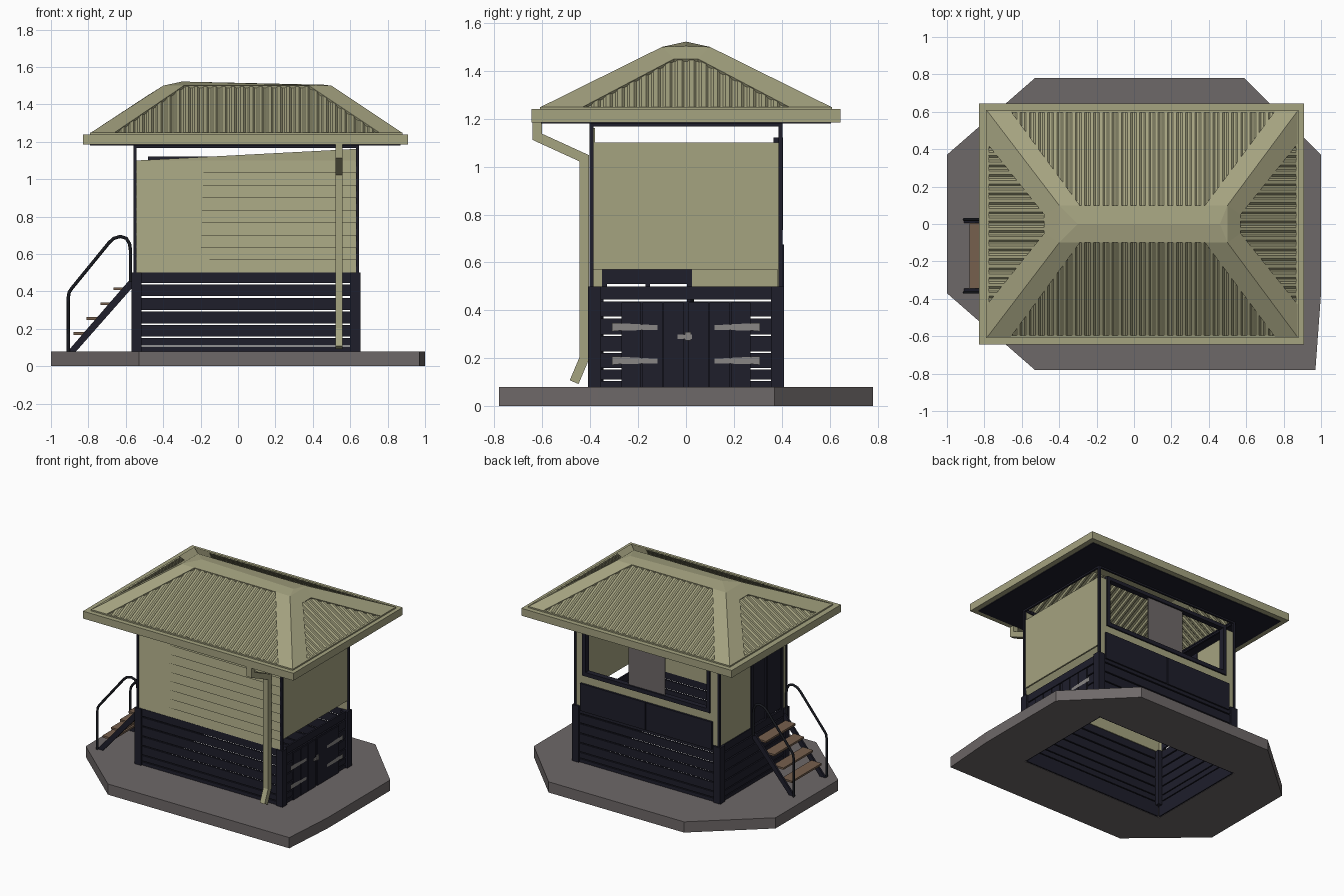
import bpy, bmesh, math
from mathutils import Vector

if "Cube" in bpy.data.objects:
    bpy.data.objects.remove(bpy.data.objects["Cube"])


def mat(name, r, g, b):
    m = bpy.data.materials.new(name)
    m.diffuse_color = (r, g, b, 1)
    m.use_nodes = True
    m.node_tree.nodes["Principled BSDF"].inputs["Base Color"].default_value = m.diffuse_color
    return m


OLIVE = mat("olive paint", .376, .366, .217)
NAVY = mat("navy timber", .013, .013, .024)
GREY = mat("grey concrete", .155, .138, .138)
BROWN = mat("brown timber", .18, .115, .075)
STEEL = mat("light steel", .25, .24, .235)
BLACK = mat("black rail", .009, .010, .014)


def finish(name, bm, m):
    bmesh.ops.recalc_face_normals(bm, faces=bm.faces)
    me = bpy.data.meshes.new(name)
    bm.to_mesh(me)
    bm.free()
    me.materials.append(m)
    ob = bpy.data.objects.new(name, me)
    bpy.context.collection.objects.link(ob)
    return ob


def polys(name, m, faces):
    bm = bmesh.new()
    for f in faces:
        bm.faces.new([bm.verts.new(p) for p in f])
    bmesh.ops.remove_doubles(bm, verts=bm.verts, dist=1e-4)
    return finish(name, bm, m)


def boxes(name, m, items):
    """Boxes given as (x0, x1, y0, y1, z0, z1), joined in one object."""
    bm = bmesh.new()
    for x0, x1, y0, y1, z0, z1 in items:
        vs = bmesh.ops.create_cube(bm, size=1)["verts"]
        for v in vs:
            v.co = (x1 if v.co.x > 0 else x0, y1 if v.co.y > 0 else y0,
                    z1 if v.co.z > 0 else z0)
    return finish(name, bm, m)


def prism(name, m, outline, y0, y1):
    """An (x, z) outline extruded along y."""
    bm = bmesh.new()
    f = bm.faces.new([bm.verts.new((x, y0, z)) for x, z in outline])
    r = bmesh.ops.extrude_face_region(bm, geom=[f])
    for v in r["geom"]:
        if isinstance(v, bmesh.types.BMVert):
            v.co.y = y1
    return finish(name, bm, m)


# slab with an open pit under the building
bm = bmesh.new()
outer = [(-1, -.37), (-.53, -.78), (.97, -.78), (1, -.37), (1, .37), (.59, .78), (-.53, .78), (-1, .37)]
inner = [(-.555, -.395), (.635, -.395), (.635, .395), (-.555, .395)]
edges = []
for loop in (outer, inner):
    vs = [bm.verts.new((x, y, 0)) for x, y in loop]
    edges += [bm.edges.new((vs[i], vs[i - 1])) for i in range(len(vs))]
bmesh.ops.triangle_fill(bm, edges=edges, use_beauty=True)
r = bmesh.ops.extrude_face_region(bm, geom=list(bm.faces))
for v in r["geom"]:
    if isinstance(v, bmesh.types.BMVert):
        v.co.z = .08
finish("slab", bm, GREY)

# base posts, pit lining and slats
boxes("base_posts", NAVY, [(x, x + .055, y, y + .055, .08, .5)
                           for x in (-.57, .6) for y in (-.41, .355)])
slat_z = [(.002, .105), (.112, .152), (.159, .221), (.229, .292), (.3, .366), (.375, .437), (.446, .5)]
slats = []
for z0, z1 in slat_z:
    for y in (-.40, .385):
        slats.append((-.54, .62, y + .001, y + .014, z0, z1))
    for x in (-.56, .625):
        slats.append((x + .001, x + .014, -.385, .385, z0, z1))
boxes("base_slats", NAVY, slats)

# double gate with strap hinges and latch
boxes("gate_planks", NAVY, [(.638, .648, y, y + .083, .08, .432)
                            for y in (-.27, -.182, -.094, .011, .099, .187)])
boxes("gate_backing", NAVY, [(.63, .64, -.27, -.008, .082, .43), (.63, .64, .008, .27, .082, .43)])
boxes("gate_jambs", NAVY, [(.63, .64, -.008, .008, .08, .43)])
straps = []
for s in (-1, 1):
    for z in (.19, .33):
        straps.append([(.652, s * .31, z - .018), (.652, s * .31, z + .018),
                       (.652, s * .27, z + .016), (.652, s * .12, z + .008),
                       (.652, s * .12, z - .012), (.652, s * .27, z - .014)])
polys("gate_hinges", STEEL, straps)
boxes("gate_latch", STEEL, [(.648, .652, -.035, .025, .28, .30), (.648, .655, -.005, .02, .275, .31)])

# thin corner posts and top plates
boxes("wall_posts", NAVY, [(x, x + .016, y, y + .016, .5, 1.18)
                           for x in (-.56, .63) for y in (-.402, .386)])
boxes("top_plates", NAVY, [(-.55, .64, y, y + .014, 1.168, 1.18) for y in (-.40, .387)]
      + [(x, x + .014, -.4, .4, 1.168, 1.18) for x in (-.558, .631)])

# front wall: lapped boards, each step deeper to the right, with a rising top edge
boards = []
for i in range(9):
    z, h = .5 + i * .0667, .0667
    l0, r0 = (-.545, -.395, z), (.632, -.402, z)
    l1, r1 = (-.545, -.39, z + h), (.632, -.386, z + h)
    lb, rb = (-.545, -.38, z), (.632, -.38, z)
    lt, rt = (-.545, -.38, z + h), (.632, -.38, z + h)
    boards += [[l0, r0, r1, l1], [l0, r0, rb, lb], [lb, rb, rt, lt]]
polys("front_boards", OLIVE, boards)
prism("front_wall_top", OLIVE, [(-.545, 1.1), (.632, 1.1), (.632, 1.162)], -.391, -.381)

# side walls (the right one stops short of the base), door
boxes("right_wall", OLIVE, [(.625, .637, -.388, .386, .57, 1.1)])
boxes("left_wall", OLIVE, [(-.552, -.54, .01, .386, .5, 1.1), (-.552, -.54, -.388, -.335, .5, 1.1)])
boxes("door", NAVY, [(-.55, -.538, -.335, .01, .51, 1.1)]
      + [(-.56, -.537, y, y + .02, .5, 1.1) for y in (-.35, -.17, .005)])

# back wall with window
boxes("back_wall", OLIVE, [(-.545, .632, .383, .395, .5, .75), (-.545, -.47, .383, .395, .75, 1.1),
                           (.56, .632, .383, .395, .75, 1.1)])
boxes("back_panel", NAVY, [(-.5, .045, .395, .41, .47, .675), (.05, .59, .395, .41, .47, .675)])
boxes("window_frame", NAVY, [(-.48, .575, .365, .405, .735, .765), (-.48, .575, .365, .405, 1.095, 1.122),
                             (-.48, -.452, .365, .405, .765, 1.095), (.547, .575, .365, .405, .765, 1.095)])
boxes("window_shutter", GREY, [(-.1, .2, .383, .393, .765, 1.095)])

# gutter and soffit
boxes("gutter", OLIVE, [(-.83, .91, -.645, -.6, 1.185, 1.24), (-.83, .91, .6, .645, 1.185, 1.24),
                        (-.83, -.785, -.6, .6, 1.185, 1.24), (.865, .91, -.6, .6, 1.185, 1.24)])
boxes("soffit", NAVY, [(-.79, .87, -.605, -.385, 1.18, 1.19), (-.79, .87, .385, .605, 1.18, 1.19),
                       (-.79, -.54, -.385, .385, 1.18, 1.19), (.625, .87, -.385, .385, 1.18, 1.19)])

# roof: hip bands and ridge cap
hips = []
for s in (-1, 1):
    for xb, xo, xt, xi, xe in ((-.785, -.66, -.4, -.29, -.48), (.875, .755, .5, .38, .57)):
        corner, top, end = (xb, s * .605, 1.25), (xt, s * .1, 1.5), (xe, s * .05, 1.45)
        hips.append([corner, (xo, s * .605, 1.25), (xi, s * .1, 1.5), top])
        hips.append([corner, (xb, s * .43, 1.25), end, top])
    hips.append([(-.4, s * .1, 1.5), (-.29, s * .1, 1.5), (.38, s * .1, 1.5), (.5, s * .1, 1.5),
                 (.46, 0, 1.505), (-.3, 0, 1.522)])
for xt, xe, xr, zr in ((-.4, -.48, -.3, 1.522), (.5, .57, .46, 1.505)):
    hips.append([(xt, .1, 1.5), (xt, -.1, 1.5), (xr, 0, zr)])
    hips.append([(xt, .1, 1.5), (xt, -.1, 1.5), (xe, -.05, 1.45), (xe, .05, 1.45)])
roof = polys("roof_hips", OLIVE, hips)
sol = roof.modifiers.new("thickness", "SOLIDIFY")
sol.thickness, sol.offset = .014, -1
boxes("roof_edge", OLIVE, [(-.79, .88, -.61, -.595, 1.235, 1.25), (-.79, .88, .595, .61, 1.235, 1.25),
                           (-.79, -.775, -.6, .6, 1.235, 1.25), (.865, .88, -.6, .6, 1.235, 1.25)])


# roof: ribbed sheets running up each slope
def ribbed(name, bl, br, tl, tr, n):
    bl, br, tl, tr = map(Vector, (bl, br, tl, tr))
    a = (br - bl).normalized()
    length = (br - bl).length
    s0, s1 = (tl - bl).dot(a), (tr - bl).dot(a)
    up = (tl - bl) - a * s0
    nrm = a.cross(up).normalized()
    nrm = nrm if nrm.z > 0 else -nrm
    step = length / n
    cuts = [(.002, -.012)]
    for i in range(n):
        cuts += [(step * (i + f), o) for f, o in ((.1, -.013), (.3, -.004), (.65, -.004), (.85, -.013))]
    cuts.append((length - .002, -.012))
    pts = []
    for s, o in cuts:
        t = min(1, s / s0, (length - s) / (length - s1))
        p = bl + a * s + nrm * o
        pts.append((p, p + up * t))
    polys(name, OLIVE, [[p[0], q[0], q[1], p[1]] for p, q in zip(pts, pts[1:])])


for s, side in ((-1, "front"), (1, "back")):
    ribbed("roof_sheet_" + side, (-.69, s * .605, 1.25), (.785, s * .605, 1.25),
           (-.31, s * .1, 1.5), (.4, s * .1, 1.5), 30)
for xb, xe, side in ((-.785, -.47, "left"), (.875, .56, "right")):
    ribbed("roof_sheet_" + side, (xb, -.45, 1.25), (xb, .45, 1.25), (xe, -.06, 1.455), (xe, .06, 1.455), 18)

# downpipe: square section swept along a bent path
path = [(-.622, 1.19), (-.622, 1.125), (-.425, 1.035), (-.425, .2), (-.467, .1)]
rings = []
for i, p in enumerate(path):
    p = Vector(p)
    d0 = (p - Vector(path[i - 1])).normalized() if i else Vector((0, -1))
    d1 = (Vector(path[i + 1]) - p).normalized() if i < len(path) - 1 else d0
    d = (d0 + d1).normalized()
    w = Vector((-d.y, d.x)) * (.02 / max(.5, d.dot(d0)))
    a, b = p + w, p - w
    rings.append([(.52, *a), (.56, *a), (.56, *b), (.52, *b)])
polys("downpipe", OLIVE, [[r0[k - 1], r0[k], r1[k], r1[k - 1]]
                          for r0, r1 in zip(rings, rings[1:]) for k in range(4)] + [rings[0], rings[-1]])

# stairs
for y, side in ((-.36, "front"), (.005, "back")):
    prism("stringer_" + side, NAVY, [(-.91, .08), (-.865, .08), (-.565, .42), (-.565, .47), (-.59, .45)], y, y + .015)
boxes("treads", BROWN, [(x, x + .085, -.345, .005, z, z + .014)
                        for x, z in ((-.88, .168), (-.81, .248), (-.735, .328), (-.665, .408))])

# bent pipe handrails
rail = [(-.907, .08), (-.907, .37), (-.903, .395), (-.89, .415), (-.69, .66), (-.665, .683),
        (-.63, .694), (-.597, .684), (-.58, .655), (-.575, .62), (-.575, .45)]
for y, side in ((-.365, "front"), (.025, "back")):
    cu = bpy.data.curves.new("handrail_" + side, "CURVE")
    cu.dimensions = "3D"
    cu.bevel_depth, cu.bevel_resolution, cu.use_fill_caps = .009, 1, True
    sp = cu.splines.new("POLY")
    sp.points.add(len(rail) - 1)
    for pt, (x, z) in zip(sp.points, rail):
        pt.co = (x, y, z, 1)
    cu.materials.append(BLACK)
    bpy.context.collection.objects.link(bpy.data.objects.new("handrail_" + side, cu))
